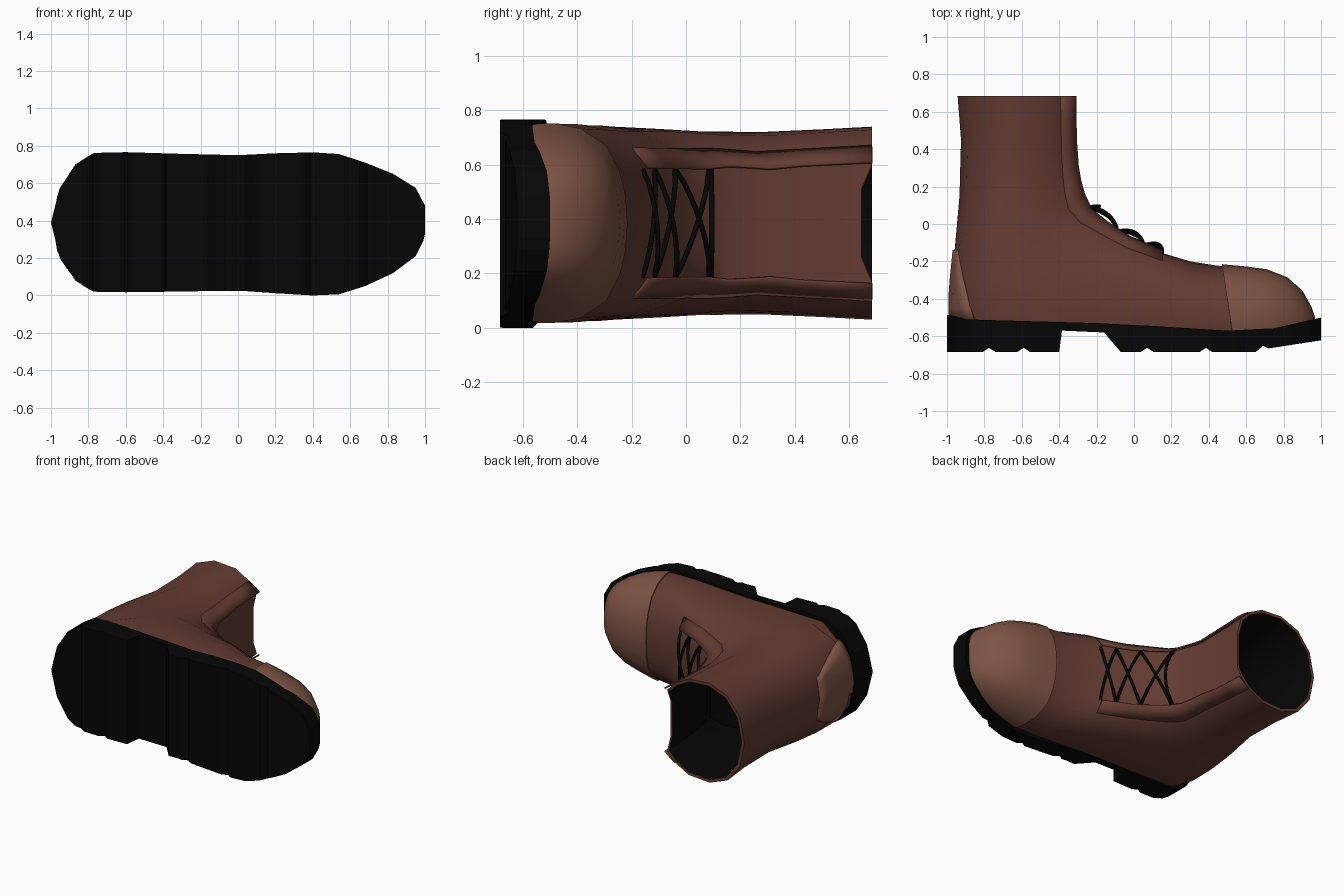
import bpy, bmesh, math
from mathutils import Vector
from mathutils.bvhtree import BVHTree

if "Cube" in bpy.data.objects:
    bpy.data.objects.remove(bpy.data.objects["Cube"])

ZC = 0.385


def material(name, col):
    m = bpy.data.materials.new(name)
    m.diffuse_color = (*col, 1)
    m.use_nodes = True
    m.node_tree.nodes["Principled BSDF"].inputs["Base Color"].default_value = m.diffuse_color
    return m


BROWN = material("brown_leather", (0.125, 0.045, 0.032))
TAN = material("light_leather", (0.21, 0.09, 0.058))
BLACK = material("black_rubber", (0.002, 0.002, 0.002))


def make(name, verts, faces, mat, angle=40):
    me = bpy.data.meshes.new(name)
    me.from_pydata([tuple(v) for v in verts], [], faces)
    bm = bmesh.new()
    bm.from_mesh(me)
    bmesh.ops.remove_doubles(bm, verts=bm.verts, dist=1e-5)
    bmesh.ops.recalc_face_normals(bm, faces=bm.faces)
    bm.to_mesh(me)
    bm.free()
    ob = bpy.data.objects.new(name, me)
    bpy.context.collection.objects.link(ob)
    me.materials.append(mat)
    bpy.ops.object.select_all(action='DESELECT')
    ob.select_set(True)
    bpy.context.view_layer.objects.active = ob
    if angle:
        bpy.ops.object.shade_smooth_by_angle(angle=math.radians(angle))
    return ob


def loft(name, rings, mat, closed=True, cap_start=False, cap_end=False):
    n = len(rings[0])
    faces = [(i * n + j, i * n + (j + 1) % n, (i + 1) * n + (j + 1) % n, (i + 1) * n + j)
             for i in range(len(rings) - 1) for j in range(n if closed else n - 1)]
    if cap_start:
        faces.append(tuple(range(n)))
    if cap_end:
        faces.append(tuple(range((len(rings) - 1) * n, len(rings) * n)))
    return make(name, [p for r in rings for p in r], faces, mat)


def thicken(ob, t, offset=0):
    m = ob.modifiers.new("thickness", 'SOLIDIFY')
    m.thickness, m.offset = t, offset


# half cross-sections: (share of the way from front to back, share of half width)
TOE = [(0, 0), (.02, .28), (.08, .52), (.22, .78), (.48, .95), (.75, 1), (.9, 1), (1, .98), (1, 0)]
INSTEP = [(0, 0), (0, .3), (.01, .55), (.1, .76), (.32, .94), (.6, 1), (.85, 1), (1, .98), (1, 0)]
HEEL = [(0, 0), (0, .33), (0, .58), (.1, .77), (.3, .95), (.6, 1), (.82, .87), (.96, .48), (1, 0)]
SHAFT = [(0, 0), (0, .35), (0, .62), (.1, .8), (.28, .97), (.55, 1), (.78, .85), (.94, .5), (1, 0)]


def ring(fx, fy, bx, by, hw, prof):
    f, b = Vector((fx, fy)), Vector((bx, by))
    half = [(f.lerp(b, t), w * hw) for t, w in prof]
    pts = [Vector((p.x, p.y, ZC + w)) for p, w in half]
    return pts + [Vector((p.x, p.y, ZC - w)) for p, w in half[-2:0:-1]]


toe_rings = [ring(*a, TOE) for a in (
    (.968, -.50, .965, -.56, .08), (.948, -.44, .948, -.56, .145), (.90, -.355, .90, -.56, .202),
    (.82, -.285, .825, -.56, .256), (.71, -.242, .73, -.57, .307), (.60, -.227, .64, -.575, .338),
    (.47, -.215, .525, -.575, .367))]
body_rings = [ring(*a) for a in (
    (.52, -.23, .57, -.575, .352, TOE), (.44, -.222, .49, -.575, .361, TOE),
    (.30, -.2, .35, -.57, .366, TOE), (.15, -.155, .15, -.56, .364, INSTEP),
    (-.03, -.08, -.1, -.548, .36, INSTEP), (-.15, .0, -.4, -.545, .36, INSTEP),
    (-.235, .07, -.75, -.545, .358, INSTEP), (-.28, .15, -.98, -.545, .355, HEEL),
    (-.30, .22, -.98, -.35, .348, HEEL), (-.315, .30, -.957, -.12, .338, HEEL),
    (-.325, .42, -.933, .15, .335, SHAFT), (-.33, .55, -.925, .45, .345, SHAFT),
    (-.33, .685, -.943, .685, .355, SHAFT))]

# the tongue ends a little below the top of the shaft
for j in (0, 1, 15):
    body_rings[-1][j].y = .645


def inset(r, k):
    c = sum(r, Vector()) / len(r)
    return [Vector((c.x + (p.x - c.x) * k, p.y, c.z + (p.z - c.z) * k)) for p in r]


# upper, with a narrow rim at the opening
upper = loft("upper", body_rings + [inset(body_rings[-1], .94)], BROWN, cap_start=True)
loft("toe_cap", toe_rings + [inset(toe_rings[-1], .96)], TAN, cap_start=True, cap_end=True)

# dark lining inside the shaft
loft("lining", [inset(r, .94) for r in body_rings[:6:-1]], BLACK, cap_end=True)

# lace flaps on both sides of the tongue, merging into the sides
for side in (1, -1):
    rows = []
    for r in body_rings[3:]:
        a, b = (r[2], r[3]) if side == 1 else (r[14], r[13])
        out = r[0] - r[8]
        out.z = 0
        out = out.normalized() * .02 + Vector((0, 0, side * .004))
        rows.append([a + out, a.lerp(b, .5) + out * .6, b - out * .1])
    for p in rows[-1]:
        p.y = .685
    thicken(loft("lace_flap", rows, BROWN, closed=False), .01)

# heel counter laid over the back of the upper
tree = BVHTree.FromObject(upper, bpy.context.evaluated_depsgraph_get())
rows = []
for i in range(6):
    v = i / 5
    y = -.525 + .385 * v
    reach = math.radians(60 - 28 * v ** 1.5)
    row = []
    for j in range(9):
        a = reach * (j / 4 - 1)
        d = Vector((-math.cos(a), 0, math.sin(a)))
        hit = tree.ray_cast(Vector((-.7, y, ZC)) + d, -d)[0]
        row.append(hit + d * .005)
    rows.append(row)
thicken(loft("heel_counter", rows, TAN, closed=False), .012)


# sole: the side profile cut to the plan outline
def prism(name, pts, place, lo, hi, mat):
    n = len(pts)
    verts = [place(a, b, d) for d in (lo, hi) for a, b in pts]
    faces = [tuple(range(n)), tuple(range(n, 2 * n))]
    faces += [(i, (i + 1) % n, n + (i + 1) % n, n + i) for i in range(n)]
    return make(name, verts, faces, mat, 0)


bottom = -.685
profile = [(-1.1, -.48), (-.97, -.488), (-.9, -.51), (-.2, -.53), (.1, -.545), (.5, -.57), (.75, -.557),
           (.97, -.507), (1.05, -.49), (1.05, -.61), (1, -.622), (.72, -.665), (.69, -.652), (.65, bottom)]
for x in (.385, .07):
    profile += [(x + .035, bottom), (x, -.662), (x - .035, bottom)]
profile += [(-.07, bottom), (-.16, -.58), (-.385, -.57), (-.4, bottom)]
for x in (-.59, -.775):
    profile += [(x + .035, bottom), (x, -.662), (x - .035, bottom)]
profile += [(-1.1, bottom)]
plan = [(-1, .39), (-.955, .21), (-.87, .08), (-.8, .035), (-.77, .02), (-.6, .017), (-.3, .021), (0, .026),
        (.2, .012), (.4, 0), (.54, .006), (.68, .05), (.83, .12), (.95, .21), (.99, .29), (1, .33), (1, .48),
        (.95, .575), (.83, .65), (.68, .71), (.54, .756), (.4, .765), (.2, .76), (0, .75), (-.3, .757),
        (-.6, .766), (-.77, .762), (-.8, .745), (-.87, .70), (-.955, .57)]
cutter = prism("sole_plan_cutter", plan, lambda x, z, d: (x, d, z), -.9, -.3, BLACK)
sole = prism("sole", profile, lambda x, y, d: (x, y, d), -.1, .9, BLACK)
m = sole.modifiers.new("outline", 'BOOLEAN')
m.operation, m.solver, m.object = 'INTERSECT', 'EXACT', cutter
bpy.ops.object.modifier_apply(modifier=m.name)
bpy.data.objects.remove(cutter)

# laces: crossed pairs and one straight top lace
eyelets = [(.15, -.16), (.05, -.118), (-.09, -.04), (-.25, .085)]


def lace(a, b, bow):
    cu = bpy.data.curves.new("lace", 'CURVE')
    cu.dimensions = '3D'
    cu.bevel_depth, cu.bevel_resolution = .01, 1
    sp = cu.splines.new('POLY')
    sp.points.add(8)
    for i, p in enumerate(sp.points):
        t = i / 8
        q = a.lerp(b, t) + bow * math.sin(math.pi * t) ** .7
        p.co = (q.x, q.y, q.z, 1)
    cu.materials.append(BLACK)
    ob = bpy.data.objects.new("lace", cu)
    bpy.context.collection.objects.link(ob)


for lo, hi in ((0, 1), (1, 2), (2, 3)):
    for s in (1, -1):
        lace(Vector((*eyelets[lo], ZC + .2 * s)), Vector((*eyelets[hi], ZC - .2 * s)),
             Vector((.028, .026 + .006 * s, 0)))
lace(Vector((-.275, .09, ZC + .22)), Vector((-.275, .09, ZC - .22)), Vector((.09, .005, 0)))
